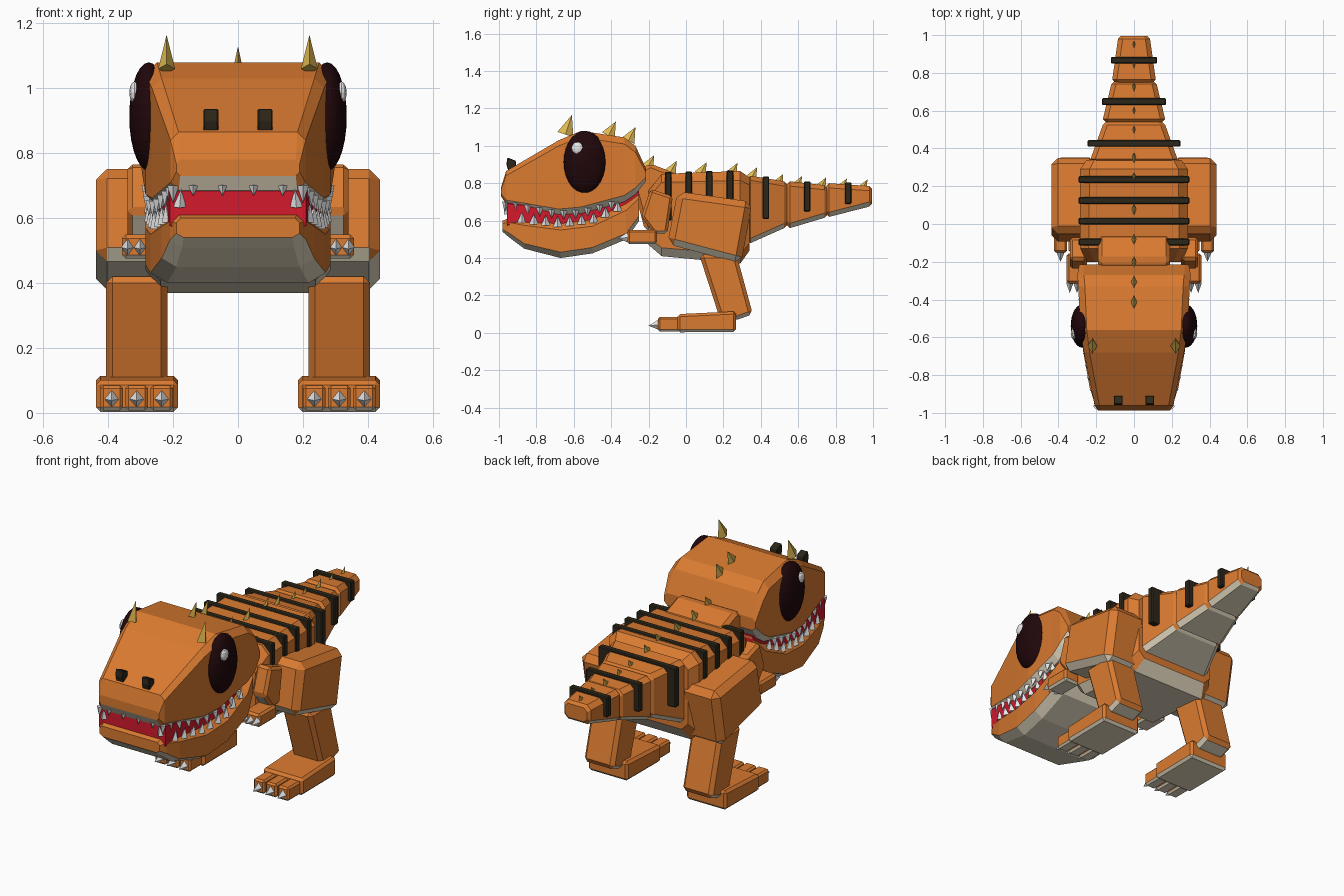
import bpy, bmesh
from mathutils import Vector, Matrix

cube = bpy.data.objects.get("Cube")
if cube:
    bpy.data.objects.remove(cube)


def material(name, rgb):
    m = bpy.data.materials.new(name)
    m.use_nodes = True
    m.diffuse_color = (*rgb, 1)
    m.node_tree.nodes["Principled BSDF"].inputs["Base Color"].default_value = (*rgb, 1)
    return m


orange = material("orange skin", (0.7, 0.196, 0.03))
belly = material("pale grey belly", (0.85, 0.76, 0.58))
dark = material("dark stripe", (0.026, 0.02, 0.01))
eye_mat = material("eye brown", (0.014, 0.002, 0.003))
white = material("tooth white", (0.88, 0.88, 0.88))
gold = material("gold spike", (0.75, 0.49, 0.085))
red = material("mouth red", (0.65, 0.01, 0.025))


def finish(name, bm, mats):
    """Make the object; downward faces get the second material."""
    bmesh.ops.recalc_face_normals(bm, faces=bm.faces)
    bm.normal_update()
    for f in bm.faces:
        f.material_index = int(len(mats) > 1 and f.normal.z < -0.5)
    me = bpy.data.meshes.new(name)
    bm.to_mesh(me)
    bm.free()
    for m in mats:
        me.materials.append(m)
    ob = bpy.data.objects.new(name, me)
    bpy.context.collection.objects.link(ob)
    return ob


SKIN = (orange, belly)


def loft(name, sections, mats=SKIN, under=(1, 1)):
    """Chamfered rings (y, bottom, top, half width, chamfer) joined along y."""
    bm = bmesh.new()
    rings = []
    for y, b, t, w, c in sections:
        cx, cz = c * under[0], c * under[1]
        half = [(w - cx, b), (w, b + cz), (w, t - c), (w - c, t)]
        ring = half + [(-x, z) for x, z in reversed(half)]
        rings.append([bm.verts.new((x, y, z)) for x, z in ring])
    for a, b in zip(rings, rings[1:]):
        for i in range(8):
            j = (i + 1) % 8
            bm.faces.new((a[i], a[j], b[j], b[i]))
    bm.faces.new(rings[0])
    bm.faces.new(rings[-1])
    return finish(name, bm, mats)


def slab(name, profile, x0, x1, bevel=0.02, mats=SKIN):
    """Side profile (y, z) extruded across x, with bevelled edges."""
    bm = bmesh.new()
    a = [bm.verts.new((x0, y, z)) for y, z in profile]
    b = [bm.verts.new((x1, y, z)) for y, z in profile]
    for i in range(len(a)):
        j = (i + 1) % len(a)
        bm.faces.new((a[i], a[j], b[j], b[i]))
    bm.faces.new(a)
    bm.faces.new(b)
    bmesh.ops.recalc_face_normals(bm, faces=bm.faces)
    bmesh.ops.bevel(bm, geom=bm.edges[:], offset=bevel, segments=1,
                    profile=0.5, affect='EDGES')
    return finish(name, bm, mats)


def box(y0, y1, z0, z1):
    return [(y0, z0), (y1, z0), (y1, z1), (y0, z1)]


def spikes(name, items, mat):
    """Four-sided points: (base, tip, half width, half depth)."""
    bm = bmesh.new()
    for base, tip, ru, rv in items:
        base, tip = Vector(base), Vector(tip)
        v = (tip - base).normalized().cross(Vector((1, 0, 0))).normalized()
        u = Vector((1, 0, 0))
        ring = [bm.verts.new(base + o) for o in (u * ru, v * rv, -u * ru, -v * rv)]
        top = bm.verts.new(tip)
        for i in range(4):
            bm.faces.new((ring[i], ring[(i + 1) % 4], top))
        bm.faces.new(ring)
    return finish(name, bm, (mat,))


def ball(name, centre, radii, mat, seg):
    bm = bmesh.new()
    bmesh.ops.create_uvsphere(bm, u_segments=seg, v_segments=seg // 2, radius=1,
                              matrix=Matrix.Translation(centre) @ Matrix.Diagonal((*radii, 1)))
    return finish(name, bm, (mat,))


def at(sections, y):
    """Interpolated section values at y."""
    for a, b in zip(sections, sections[1:]):
        if a[0] <= y <= b[0]:
            k = (y - a[0]) / (b[0] - a[0])
            return [p + (q - p) * k for p, q in zip(a, b)]


# Head and jaws
head = [(-0.988, 0.73, 0.78, 0.19, 0.012), (-0.962, 0.685, 0.865, 0.208, 0.025),
        (-0.68, 0.632, 1.03, 0.265, 0.03), (-0.56, 0.638, 1.08, 0.285, 0.035),
        (-0.33, 0.7, 1.045, 0.295, 0.035), (-0.27, 0.74, 1.0, 0.3, 0.035),
        (-0.215, 0.81, 0.88, 0.29, 0.02)]
jaw = [(-0.98, 0.54, 0.6, 0.19, 0.015), (-0.945, 0.51, 0.615, 0.21, 0.025),
       (-0.865, 0.45, 0.605, 0.235, 0.03), (-0.67, 0.4, 0.585, 0.27, 0.035),
       (-0.5, 0.425, 0.605, 0.285, 0.035), (-0.32, 0.5, 0.69, 0.285, 0.035),
       (-0.25, 0.6, 0.75, 0.27, 0.03)]
loft("head", head)
loft("lower_jaw", jaw, under=(1.5, 0.9))
loft("mouth", [(-0.957, 0.575, 0.695, 0.21, 0.005), (-0.68, 0.55, 0.67, 0.235, 0.005),
               (-0.5, 0.56, 0.68, 0.25, 0.005), (-0.25, 0.66, 0.76, 0.25, 0.005)], (red,))

# Teeth along both lips
teeth = []
for s in (1, -1):
    for i in range(9):
        y = -0.91 + i * 0.064
        _, b, _, w, _ = at(head, y)
        teeth.append(((s * (w - 0.015), y, b + 0.02), (s * (w - 0.005), y, b - 0.028), 0.02, 0.02))
        y += 0.032
        _, _, t, w, _ = at(jaw, y)
        teeth.append(((s * (w - 0.018), y, t - 0.02), (s * (w - 0.008), y, t + 0.038), 0.022, 0.026))
    for x in (0.048, 0.138):
        teeth.append(((s * x, -0.968, 0.7), (s * x, -0.972, 0.668), 0.015, 0.015))
    teeth.append(((s * 0.18, -0.955, 0.635), (s * 0.175, -0.965, 0.69), 0.02, 0.02))
    teeth.append(((s * 0.2, -0.965, 0.7), (s * 0.2, -0.97, 0.645), 0.018, 0.018))
spikes("teeth", teeth, white)

# Neck, torso and tail
slab("neck", [(-0.3, 0.85), (-0.19, 0.905), (-0.05, 0.85), (-0.06, 0.5), (-0.22, 0.55)], -0.19, 0.19)
loft("torso", [(-0.2, 0.47, 0.76, 0.25, 0.04), (-0.13, 0.41, 0.85, 0.285, 0.045),
               (0.29, 0.37, 0.865, 0.285, 0.05), (0.34, 0.44, 0.83, 0.25, 0.04)])
tail = [(0.33, 0.54, 0.48, 0.84, 0.56, 0.81, 0.23, 0.165),
        (0.54, 0.755, 0.56, 0.81, 0.615, 0.79, 0.165, 0.12),
        (0.75, 0.995, 0.62, 0.8, 0.675, 0.785, 0.115, 0.085)]
for i, (y0, y1, b0, t0, b1, t1, w0, w1) in enumerate(tail):
    loft(f"tail_segment_{i + 1}", [(y0, b0 + 0.015, t0 - 0.015, w0 - 0.015, 0.02),
                                   (y0 + 0.015, b0, t0, w0, 0.025),
                                   (y1 - 0.015, b1, t1, w1, 0.025),
                                   (y1, b1 + 0.015, t1 - 0.015, w1 - 0.015, 0.02)])

# Dark bands across the back
bands = [(-0.095 + i * 0.11, 0.6, 0.86 + i * 0.003, 0.293) for i in range(4)]
bands += [(0.427, 0.61, 0.835, 0.245), (0.648, 0.65, 0.81, 0.17), (0.867, 0.69, 0.805, 0.122)]
for i, (y, z0, z1, w) in enumerate(bands):
    slab(f"back_band_{i + 1}", box(y - 0.018, y + 0.018, z0, z1), -w, w, 0.005, (dark,))

# Gold spikes on the head, back and tail
ridge = [(-0.375, 1.13), (-0.27, 1.1), (-0.17, 0.95), (-0.05, 0.92), (0.11, 0.912),
         (0.275, 0.908), (0.38, 0.885), (0.52, 0.85), (0.62, 0.838), (0.75, 0.832),
         (0.86, 0.825), (0.97, 0.82)]
points = []
for i, (y, z) in enumerate(ridge):
    k = 1 - i * 0.035
    points.append(((0, y - 0.04 * k, z - 0.075 * k), (0, y, z), 0.016 * k, 0.038 * k))
for s in (1, -1):
    points.append(((s * 0.22, -0.645, 1.06), (s * 0.22, -0.61, 1.165), 0.026, 0.045))
spikes("ridge_spikes", points, gold)

# Paired parts
for side, s in (("left", 1), ("right", -1)):
    ball(f"{side}_eye", (s * 0.275, -0.54, 0.913), (0.06, 0.114, 0.167), eye_mat, 28)
    ball(f"{side}_eye_glint", (s * 0.319, -0.58, 0.987), (0.016, 0.031, 0.034), white, 12)
    slab(f"{side}_nostril", [(-0.96, 0.9), (-0.95, 0.865), (-0.91, 0.875), (-0.91, 0.92), (-0.955, 0.938)],
         s * 0.06, s * 0.107, 0.004, (dark,))

    # Leg
    slab(f"{side}_thigh", [(-0.045, 0.757), (0.355, 0.7), (0.295, 0.37), (-0.1, 0.475)],
         s * 0.2, s * 0.438, 0.035)
    slab(f"{side}_shin", [(0.07, 0.42), (0.27, 0.42), (0.357, 0.1), (0.26, 0.065), (0.18, 0.08)],
         s * 0.217, s * 0.407)
    slab(f"{side}_foot", [(-0.045, 0.003), (0.268, 0.005), (0.268, 0.115), (-0.045, 0.1)],
         s * 0.185, s * 0.438, 0.014)
    claws = []
    for i in range(3):
        x = s * (0.235 + i * 0.077)
        slab(f"{side}_toe_{i + 1}", box(-0.15, -0.03, 0.008, 0.085), x - 0.035, x + 0.035, 0.01)
        claws.append(((x, -0.145, 0.043), (x, -0.2, 0.038), 0.024, 0.028))

    # Arm
    slab(f"{side}_upper_arm", [(-0.19, 0.77), (-0.07, 0.73), (-0.1, 0.53), (-0.17, 0.53), (-0.24, 0.62)],
         s * 0.25, s * 0.34, 0.015)
    slab(f"{side}_forearm", box(-0.315, -0.155, 0.475, 0.55), s * 0.25, s * 0.357, 0.012)
    for x in (0.265, 0.302, 0.34):
        claws.append(((s * x, -0.31, 0.51), (s * x, -0.365, 0.505), 0.02, 0.028))
    spikes(f"{side}_claws", claws, white)
